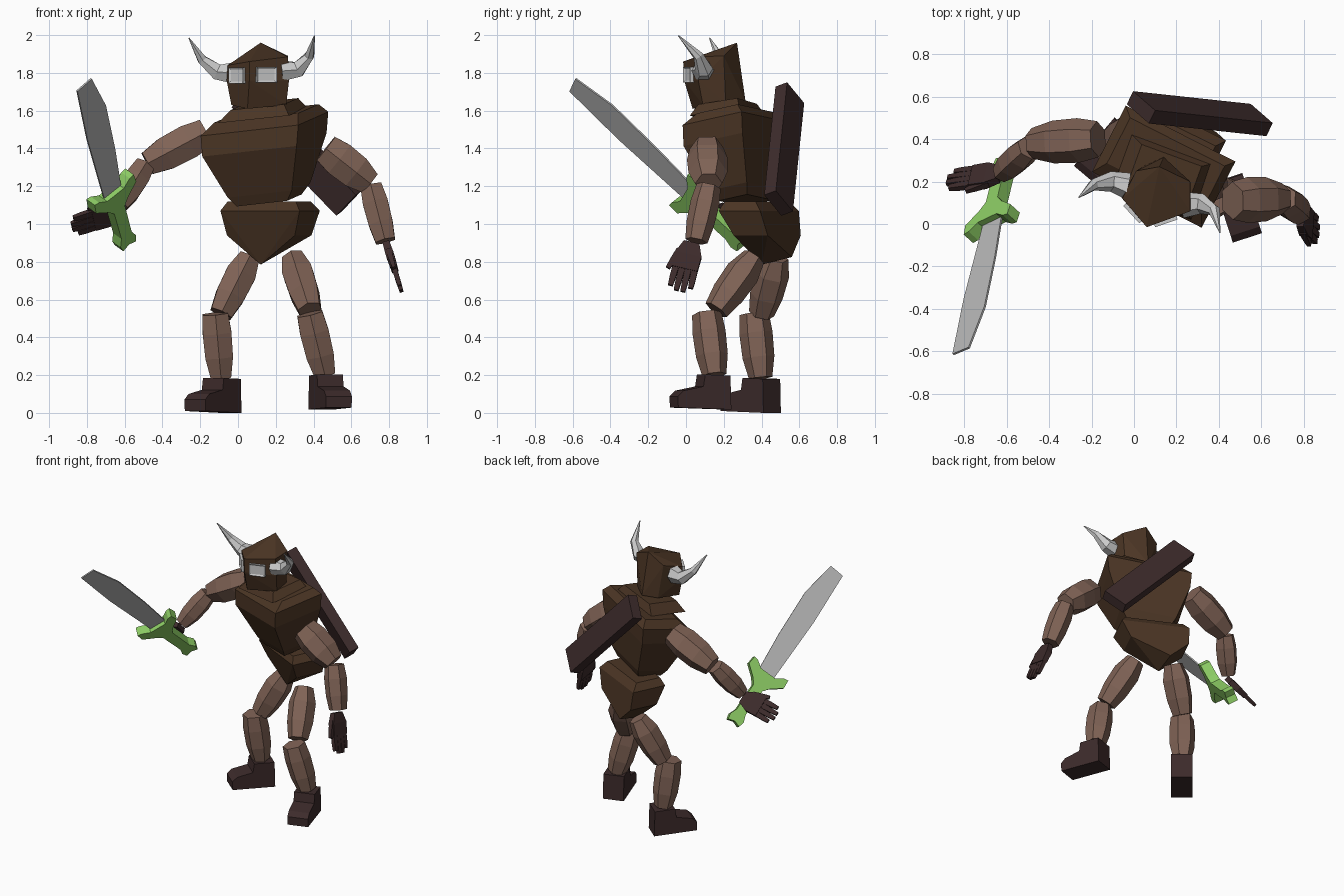
import bpy, bmesh, math
from mathutils import Vector as V

if "Cube" in bpy.data.objects:
    bpy.data.objects.remove(bpy.data.objects["Cube"])

def material(name, rgb):
    m = bpy.data.materials.new(name)
    m.diffuse_color = (*rgb, 1)
    m.use_nodes = True
    m.node_tree.nodes["Principled BSDF"].inputs["Base Color"].default_value = m.diffuse_color
    return m

ARMOUR = material("dark_leather", (.071, .036, .018))
LIMB = material("tan_cloth", (.215, .124, .092))
DARK = material("dark_hide", (.046, .024, .024))
GREEN = material("green", (.262, .60, .127))
STEEL = material("steel", (.47, .47, .47))

def finish(bm, name, mat=None):
    bmesh.ops.recalc_face_normals(bm, faces=bm.faces)
    me = bpy.data.meshes.new(name)
    bm.to_mesh(me)
    bm.free()
    ob = bpy.data.objects.new(name, me)
    bpy.context.collection.objects.link(ob)
    if mat:
        me.materials.append(mat)
    return ob

def hull(bm, pts):
    vs = [bm.verts.new(p) for p in pts]
    r = bmesh.ops.convex_hull(bm, input=vs)
    junk = [g for g in r["geom_interior"] + r["geom_unused"] if isinstance(g, bmesh.types.BMVert)]
    bmesh.ops.delete(bm, geom=list(set(junk)), context='VERTS')

def flatten(bm):
    bmesh.ops.dissolve_limit(bm, angle_limit=.04, verts=bm.verts, edges=bm.edges)

def tube(bm, path, radii, n=6, ref=V((0, 1, 0)), flat=1.0):
    path = [V(p) for p in path]
    rings = []
    for i, p in enumerate(path):
        t = (path[min(i + 1, len(path) - 1)] - path[max(i - 1, 0)]).normalized()
        a = ref.cross(t).normalized()
        b = t.cross(a)
        rings.append([bm.verts.new(p + radii[i] * (a * math.cos(k) * flat + b * math.sin(k)))
                      for k in [2 * math.pi * (j + .5) / n for j in range(n)]])
    for r, s in zip(rings, rings[1:]):
        for j in range(n):
            bm.faces.new((r[j], r[(j + 1) % n], s[(j + 1) % n], s[j]))
    bm.faces.new(rings[0])
    bm.faces.new(rings[-1])

def prism(name, pts, o, u, v, t, mat):
    # flat outline in the u/v plane, given thickness 2t
    bm = bmesh.new()
    n = u.cross(v).normalized() * t
    lo, hi = [[bm.verts.new(o + u * a + v * b + n * s) for a, b in pts] for s in (-1, 1)]
    bm.faces.new(lo)
    bm.faces.new(hi)
    for i in range(len(pts)):
        j = (i + 1) % len(pts)
        bm.faces.new((lo[i], lo[j], hi[j], hi[i]))
    return finish(bm, name, mat)

def box_points(c, l, w, n):
    return [V(c) + l * i + w * j + n * k for i in (-1, 1) for j in (-1, 1) for k in (-1, 1)]

# Trunk: stacked rectangular rings (cx, cy, z, half width, half depth), tilted sideways and forward
def trunk(name, rings, yaw, slope, lean, extra=()):
    a = V((math.cos(yaw), math.sin(yaw), slope))
    b = V((-math.sin(yaw), math.cos(yaw), lean))
    pts = [V((x, y, z)) + a * w * i + b * d * j
           for x, y, z, w, d in rings for i in (-1, 1) for j in (-1, 1)]
    bm = bmesh.new()
    hull(bm, pts + [V(p) for p in extra])
    flatten(bm)
    finish(bm, name, ARMOUR)

trunk("torso", [(.165, .315, 1.125, .15, .085), (.165, .31, 1.18, .19, .11),
                (.14, .27, 1.42, .28, .175), (.14, .27, 1.53, .29, .175),
                (.15, .28, 1.585, .25, .12)], math.radians(-27), .1, .2)
trunk("pelvis", [(.165, .375, 1.12, .20, .09), (.17, .385, 1.07, .233, .122),
                 (.165, .43, .94, .20, .10)], math.radians(-26), 0, 0,
      [(.12, .40, .785), (.15, .56, .825)])
trunk("collar", [(.13, .22, 1.575, .20, .14), (.14, .22, 1.635, .15, .11)], math.radians(-20), .1, .15)

# Helmeted head
bm = bmesh.new()
hull(bm, [(.12, .27, 1.96), (-.055, .12, 1.84), (.06, -.015, 1.86), (.265, .06, 1.885),
          (.265, .20, 1.89), (.01, .25, 1.88), (-.06, .125, 1.76), (.06, -.01, 1.76),
          (.27, .065, 1.76), (-.035, .13, 1.63), (.05, .035, 1.61), (.255, .09, 1.63),
          (.25, .21, 1.64), (.14, .315, 1.65), (.04, .27, 1.64)])
flatten(bm)
finish(bm, "helmet_head", ARMOUR)

# Framed eye slots
for side, c, d in (("right", (.002, .058, 1.787), (.68, -.74, 0)),
                   ("left", (.146, .022, 1.79), (.945, .327, 0))):
    d = V(d).normalized()
    n = d.cross(V((0, 0, 1)))
    bm = bmesh.new()
    hull(bm, box_points(c, d * .056, V((0, 0, .042)), n * .02))
    flatten(bm)
    bm.normal_update()
    front = max(bm.faces, key=lambda f: f.normal.dot(n))
    bmesh.ops.inset_region(bm, faces=[front], thickness=.015, depth=0)
    bmesh.ops.translate(bm, verts=front.verts, vec=-n * .007)
    finish(bm, side + "_eye_slot")

# Horns
for side, path in (("right", [(-.03, .18, 1.80), (-.11, .20, 1.805), (-.19, .185, 1.87), (-.26, .125, 1.985)]),
                   ("left", [(.23, .09, 1.81), (.32, .095, 1.82), (.378, .065, 1.89), (.405, -.04, 1.997)])):
    bm = bmesh.new()
    tube(bm, path, [.062, .048, .028, .003], 6)
    finish(bm, side + "_horn")

# Limb segments: start, end, start/mid/end radius
LIMBS = {
    "right_upper_arm": ((-.17, .40, 1.485), (-.48, .38, 1.32), .085, .105, .072),
    "right_forearm": ((-.495, .36, 1.31), (-.625, .24, 1.10), .06, .072, .048),
    "left_upper_arm": ((.465, .11, 1.40), (.70, .12, 1.215), .09, .108, .072),
    "left_forearm": ((.705, .12, 1.20), (.78, .055, .91), .065, .077, .06),
    "right_thigh": ((.06, .48, .825), (-.09, .40, .525), .063, .092, .068),
    "right_shin": ((-.12, .36, .525), (-.09, .395, .185), .078, .088, .062),
    "left_thigh": ((.29, .36, .825), (.38, .16, .545), .063, .092, .068),
    "left_shin": ((.38, .11, .525), (.46, .15, .20), .078, .088, .064),
}
for name, (p, q, r0, r1, r2) in LIMBS.items():
    bm = bmesh.new()
    p, q = V(p), V(q)
    tube(bm, [p, p.lerp(q, .3), p.lerp(q, .68), q], [r0, r1, r1 * .96, r2])
    finish(bm, name, LIMB)

# Open hands: palm, four fingers and a thumb
def hand(name, wrist, tip, w):
    wrist, tip = V(wrist), V(tip)
    l = tip - wrist
    w = V(w)
    w = (w - l * w.dot(l) / l.length_squared).normalized()
    n = l.cross(w).normalized()
    bm = bmesh.new()
    hull(bm, [wrist + l * f + w * s * x + n * k * t
              for f, x, t in ((0, .042, .018), (.25, .07, .022), (.55, .068, .018))
              for s in (-1, 1) for k in (-1, 1)])
    for k, reach in ((-1.5, .93), (-.5, 1), (.5, 1), (1.5, .9)):
        a = wrist + l * .5 + w * .034 * k
        b = wrist + l * reach + w * .036 * k
        tube(bm, [a, a.lerp(b, .6), b], [.024, .023, .018], 4, w, .8)
    a, b = wrist + l * .2 - w * .05, wrist + l * .6 - w * .09
    tube(bm, [a, a.lerp(b, .55), b], [.028, .023, .016], 4, w, .8)
    finish(bm, name, DARK)

hand("right_hand", (-.63, .235, 1.07), (-.88, .205, .985), (0, .65, -.76))
hand("left_hand", (.785, .03, .90), (.865, -.035, .645), (0, 1, 0))

# Boots: side profile (forward, height)
BOOT = [(-.145, 0), (.15, .01), (.153, .07), (.12, .10), (.01, .122), (0, .185), (-.14, .18)]
for name, c, yaw in (("right_boot", (-.13, .345, 0), -40), ("left_boot", (.487, .08, .018), 18)):
    f = V((math.sin(math.radians(yaw)), -math.cos(math.radians(yaw)), 0))
    prism(name, BOOT, V(c), f, V((0, 0, 1)), .072, DARK)

# Plank slung diagonally across the back
L = V((.557, -.06, -.577)).normalized()
W = V((.11, -.09, .10))
W = (W - L * W.dot(L)).normalized()
bm = bmesh.new()
hull(bm, box_points((.31, .52, 1.397), L * .40, W * .088, L.cross(W) * .036))
flatten(bm)
finish(bm, "back_plank", DARK)

# Sword, drawn flat in its own plane
O = V((-.665, .03, 1.15))
v = V((-.15, -.60, .55)).normalized()
u = V((.21, .09, .18))
u = (u - v * u.dot(v)).normalized()
prism("sword_blade", [(-.055, .03), (-.06, .5), (-.041, .87), (.064, .877), (.105, .63),
                      (.09, .3), (.065, .03)], O, u, v, .005, STEEL)
half = [(.06, .03), (.11, .065), (.14, .07), (.145, .01), (.07, -.05), (.038, -.09),
        (.036, -.29), (.055, -.34), (.045, -.38)]
outline = [(0, .03)] + half + [(0, -.365)] + [(-a, b) for a, b in reversed(half)]
prism("sword_hilt", outline, O, u, v, .034, GREEN)
